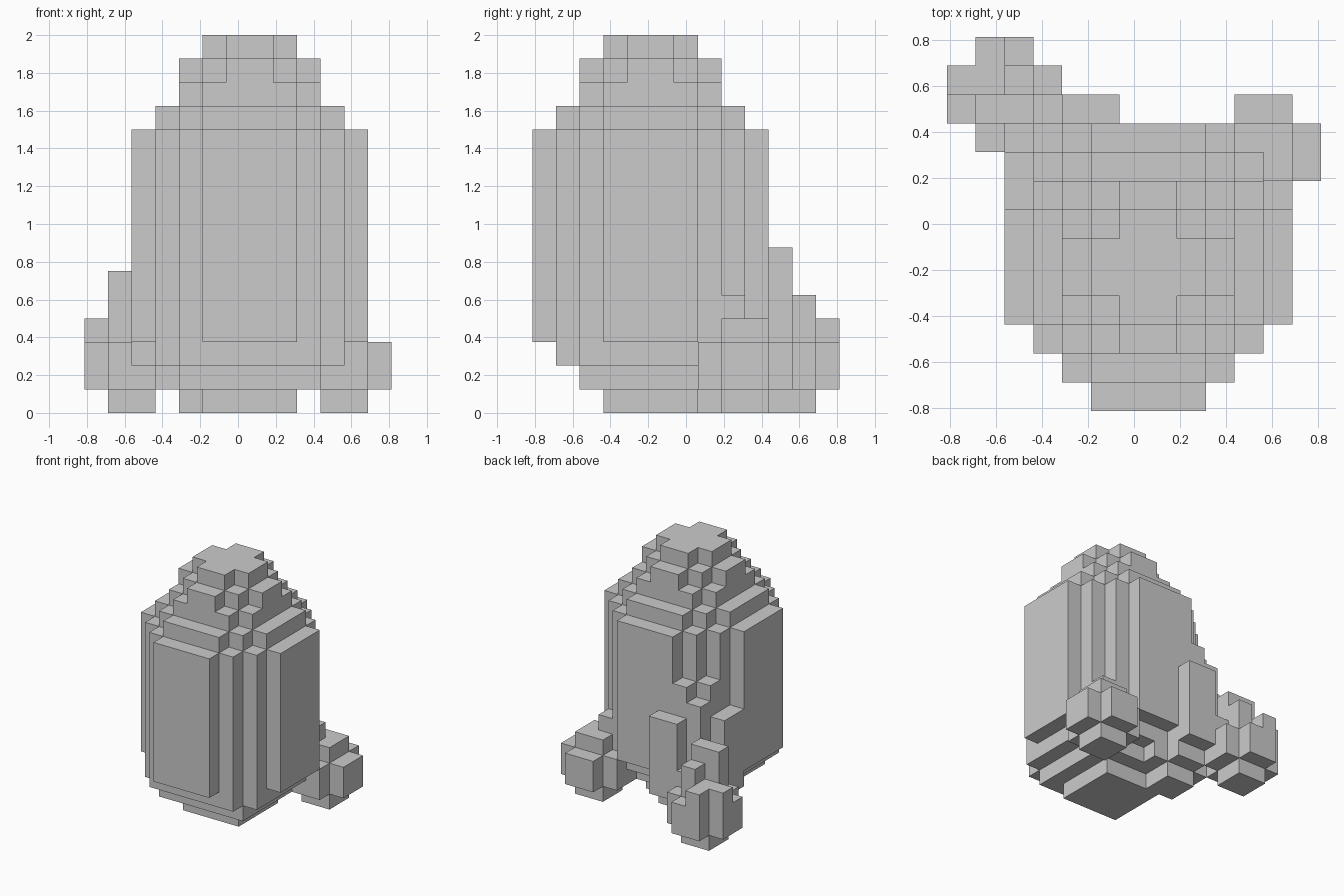
import bpy, bmesh, math
from mathutils import Vector

if "Cube" in bpy.data.objects:
    bpy.data.objects.remove(bpy.data.objects["Cube"])

S = 0.125                              # block size
ORIGIN = Vector((-0.8125, -0.8125, 0))  # corner of the block grid


def box(i0, i1, j0, j1, k0, k1):
    """Grid cells in an inclusive index range."""
    return {(i, j, k) for i in range(i0, i1 + 1)
            for j in range(j0, j1 + 1) for k in range(k0, k1 + 1)}


def column(i, j, k0, top):
    return box(i, i, j, j, k0, top - 1)


def stepped_disc(widths, k0, k1, ci=7, cj=5):
    """Round layer described by its row widths, centred on the body axis."""
    cells, n = set(), len(widths)
    for r, w in enumerate(widths):
        j = cj - n // 2 + r
        cells |= box(ci - w // 2, ci + w // 2 - 1, j, j, k0, k1)
    return cells


def plus(i, j, k0, k1):
    """4 x 4 cross-shaped pad whose middle 2 x 2 starts at (i, j)."""
    return box(i - 1, i + 2, j, j + 1, k0, k1) | box(i, i + 1, j - 1, j + 2, k0, k1)


# Body: round column, bevelled underside, domed top
body = set()
for widths, k0, k1 in [
    ([4] * 4, 0, 0),
    ([6] * 6, 1, 1),
    ([6] + [8] * 6 + [6], 2, 2),
    ([4, 6, 8, 10, 10, 10, 10, 8, 6, 4], 3, 11),
    ([4, 6, 8, 8, 8, 8, 6, 4], 12, 12),
    ([4, 6, 6, 6, 6, 4], 13, 13),
    ([2, 4, 6, 6, 4, 2], 14, 14),
    ([2, 4, 4, 2], 15, 15),
]:
    body |= stepped_disc(widths, k0, k1)

# Right foot: cross-shaped pad with a small sole and stepped top
right_foot = box(10, 11, 8, 9, 0, 0) | plus(10, 8, 1, 2)
right_foot |= box(10, 11, 8, 9, 3, 3) | column(10, 8, 3, 5)

# Left foot: the same pad further out, with a taller stepped top
left_foot = box(1, 2, 10, 11, 0, 0) | plus(1, 10, 1, 2)
left_foot |= box(1, 2, 10, 11, 3, 3)
for i, j, top in [(1, 12, 4), (0, 11, 4), (1, 10, 6), (2, 11, 5),
                  (2, 10, 6), (2, 9, 4), (3, 10, 4)]:
    left_foot |= column(i, j, 2, top)

# Left leg: diagonal strut joining the body to the left foot
left_leg = box(4, 5, 7, 8, 0, 0) | plus(4, 7, 1, 2)
left_leg |= box(4, 5, 10, 10, 2, 6) | box(2, 2, 7, 8, 2, 6)
left_leg |= column(3, 9, 2, 8) | column(4, 9, 2, 9) | column(3, 8, 2, 9)

parts = {"body": body, "right_foot": right_foot,
         "left_foot": left_foot, "left_leg": left_leg}
solid = set().union(*parts.values())


def build(name, cells):
    """Mesh only the exposed block faces, then merge flat areas."""
    bm = bmesh.new()
    for c in sorted(cells):
        for axis in range(3):
            for sign in (0, 1):
                near = list(c)
                near[axis] += 1 if sign else -1
                if tuple(near) in solid:
                    continue
                u, v = (axis + 1) % 3, (axis + 2) % 3
                ring = []
                for a, b in ((0, 0), (1, 0), (1, 1), (0, 1)):
                    p = Vector(c)
                    p[axis] += sign
                    p[u] += a
                    p[v] += b
                    ring.append(bm.verts.new(p * S + ORIGIN))
                bm.faces.new(ring if sign else ring[::-1])
    bmesh.ops.remove_doubles(bm, verts=bm.verts, dist=1e-4)
    bmesh.ops.dissolve_limit(bm, angle_limit=math.radians(1),
                             verts=bm.verts, edges=bm.edges)
    mesh = bpy.data.meshes.new(name)
    bm.to_mesh(mesh)
    bm.free()
    bpy.context.collection.objects.link(bpy.data.objects.new(name, mesh))


taken = set()
for name, cells in parts.items():
    build(name, cells - taken)
    taken |= cells
